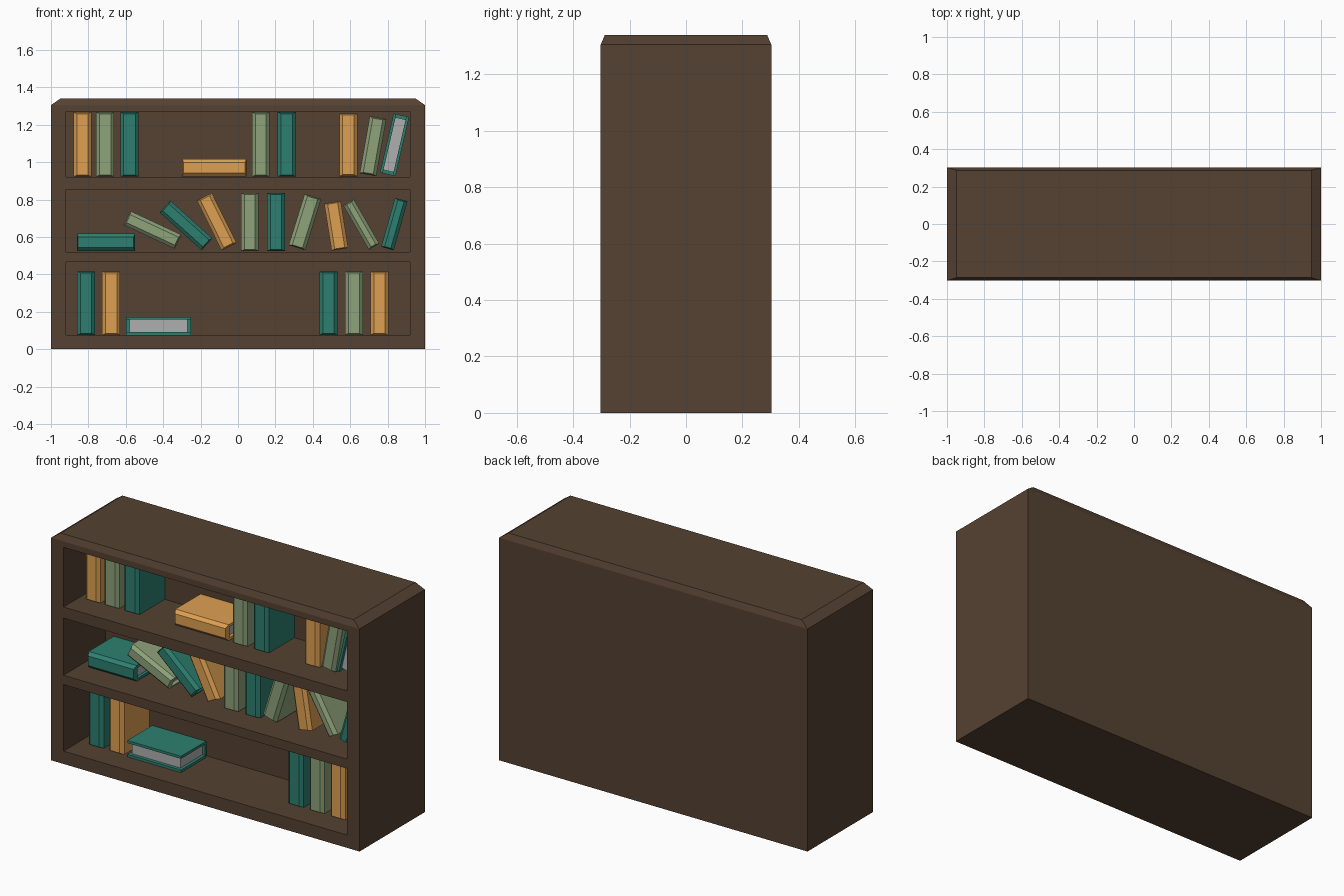
import bpy, bmesh
from math import radians

if "Cube" in bpy.data.objects:
    bpy.data.objects.remove(bpy.data.objects["Cube"])


def material(name, rgb):
    m = bpy.data.materials.new(name)
    m.diffuse_color = (*rgb, 1)
    m.use_nodes = True
    m.node_tree.nodes["Principled BSDF"].inputs["Base Color"].default_value = m.diffuse_color
    return m


WOOD = material("wood", (0.091, 0.054, 0.032))
PAPER = material("paper", (0.43, 0.43, 0.43))
COVERS = {
    "teal": material("teal_cover", (0.026, 0.216, 0.162)),
    "green": material("green_cover", (0.27, 0.366, 0.195)),
    "gold": material("gold_cover", (0.73, 0.352, 0.084)),
}


def add_box(bm, lo, hi):
    verts = bmesh.ops.create_cube(bm, size=1)["verts"]
    for v in verts:
        for i in range(3):
            v.co[i] = hi[i] if v.co[i] > 0 else lo[i]
    return verts


def finish(bm, name, mats):
    bmesh.ops.recalc_face_normals(bm, faces=bm.faces)
    mesh = bpy.data.meshes.new(name)
    bm.to_mesh(mesh)
    bm.free()
    for m in mats:
        mesh.materials.append(m)
    ob = bpy.data.objects.new(name, mesh)
    bpy.context.collection.objects.link(ob)
    return ob


# Case: solid block with a chamfered top
W, D, H, LIP = 1.0, 0.3025, 1.34, 1.305
bm = bmesh.new()
add_box(bm, (-W, -D, 0), (W, D, LIP))
top = max(bm.faces, key=lambda f: f.calc_center_median().z)
cap = bmesh.ops.extrude_face_region(bm, geom=[top])
bmesh.ops.delete(bm, geom=[top], context="FACES_ONLY")
for v in cap["geom"]:
    if isinstance(v, bmesh.types.BMVert):
        v.co = (v.co.x * 0.95, v.co.y * 0.95, H)
case = finish(bm, "bookcase", [WOOD])

# Three shelf openings cut into the front
bm = bmesh.new()
for z0, z1 in ((0.075, 0.465), (0.52, 0.855), (0.92, 1.27)):
    add_box(bm, (-0.92, -0.5, z0), (0.92, 0.085, z1))
cutter = finish(bm, "opening_cutter", [WOOD])
cutter.hide_render = True
mod = case.modifiers.new("openings", "BOOLEAN")
mod.operation, mod.solver, mod.object = "DIFFERENCE", "EXACT", cutter
bpy.context.view_layer.objects.active = case
bpy.ops.object.modifier_apply(modifier=mod.name)
bpy.data.objects.remove(cutter)


def book(name, color, x, z, w, h, lean=0, reverse=False):
    """Cover with a chamfered spine, plus an inset page block."""
    a, d, t, c = w / 2, 0.125, 0.015, 0.018
    s = -1 if reverse else 1
    outline = [(-a, d), (-a, c - d), (c - a, -d), (a - c, -d), (a, c - d), (a, d),
               (a - t, d), (a - t, 0.025 - d), (t - a, 0.025 - d), (t - a, d)]
    bm = bmesh.new()
    face = bm.faces.new([bm.verts.new((px, s * py, -h / 2)) for px, py in outline])
    ext = bmesh.ops.extrude_face_region(bm, geom=[face])
    for v in ext["geom"]:
        if isinstance(v, bmesh.types.BMVert):
            v.co.z = h / 2
    for v in bm.verts:
        if s * v.co.y < 0.001 - d:
            v.co.z *= 0.95
    pages = add_box(bm, (t - a, -0.105, 0.018 - h / 2), (a - t, 0.105, h / 2 - 0.018))
    for f in {f for v in pages for f in v.link_faces}:
        f.material_index = 1
    ob = finish(bm, name, [COVERS[color], PAPER])
    ob.location = (x, -0.045, z)
    ob.rotation_euler.y = radians(lean)


# Books per shelf: colour, x, z, width, height, lean to the right, pages forward
SHELVES = {
    "top": [
        ("gold", -0.832, 1.095, 0.096, 0.345), ("green", -0.71, 1.095, 0.096, 0.345),
        ("teal", -0.58, 1.095, 0.098, 0.345), ("gold", -0.127, 0.97, 0.093, 0.345, 90),
        ("green", 0.122, 1.095, 0.094, 0.345), ("teal", 0.26, 1.095, 0.098, 0.345),
        ("gold", 0.59, 1.092, 0.096, 0.335), ("green", 0.722, 1.086, 0.09, 0.31, 10),
        ("teal", 0.837, 1.093, 0.085, 0.325, 13, True)],
    "middle": [
        ("teal", -0.706, 0.572, 0.092, 0.312, 90), ("green", -0.457, 0.638, 0.083, 0.30, -65),
        ("teal", -0.278, 0.662, 0.085, 0.302, -48), ("gold", -0.114, 0.682, 0.09, 0.298, -26.3),
        ("green", 0.063, 0.68, 0.094, 0.31), ("teal", 0.203, 0.68, 0.096, 0.31),
        ("green", 0.358, 0.68, 0.093, 0.287, 17.3), ("gold", 0.525, 0.66, 0.09, 0.255, -9),
        ("green", 0.659, 0.667, 0.065, 0.273, -30), ("teal", 0.836, 0.669, 0.07, 0.272, 15.8)],
    "bottom": [
        ("teal", -0.812, 0.246, 0.096, 0.34), ("gold", -0.678, 0.246, 0.096, 0.34),
        ("teal", -0.425, 0.125, 0.096, 0.348, 90, True), ("teal", 0.484, 0.246, 0.097, 0.34),
        ("green", 0.62, 0.246, 0.095, 0.34), ("gold", 0.756, 0.246, 0.095, 0.34)],
}
for shelf, books in SHELVES.items():
    for i, spec in enumerate(books, 1):
        book(f"{shelf}_shelf_book_{i}", *spec)
